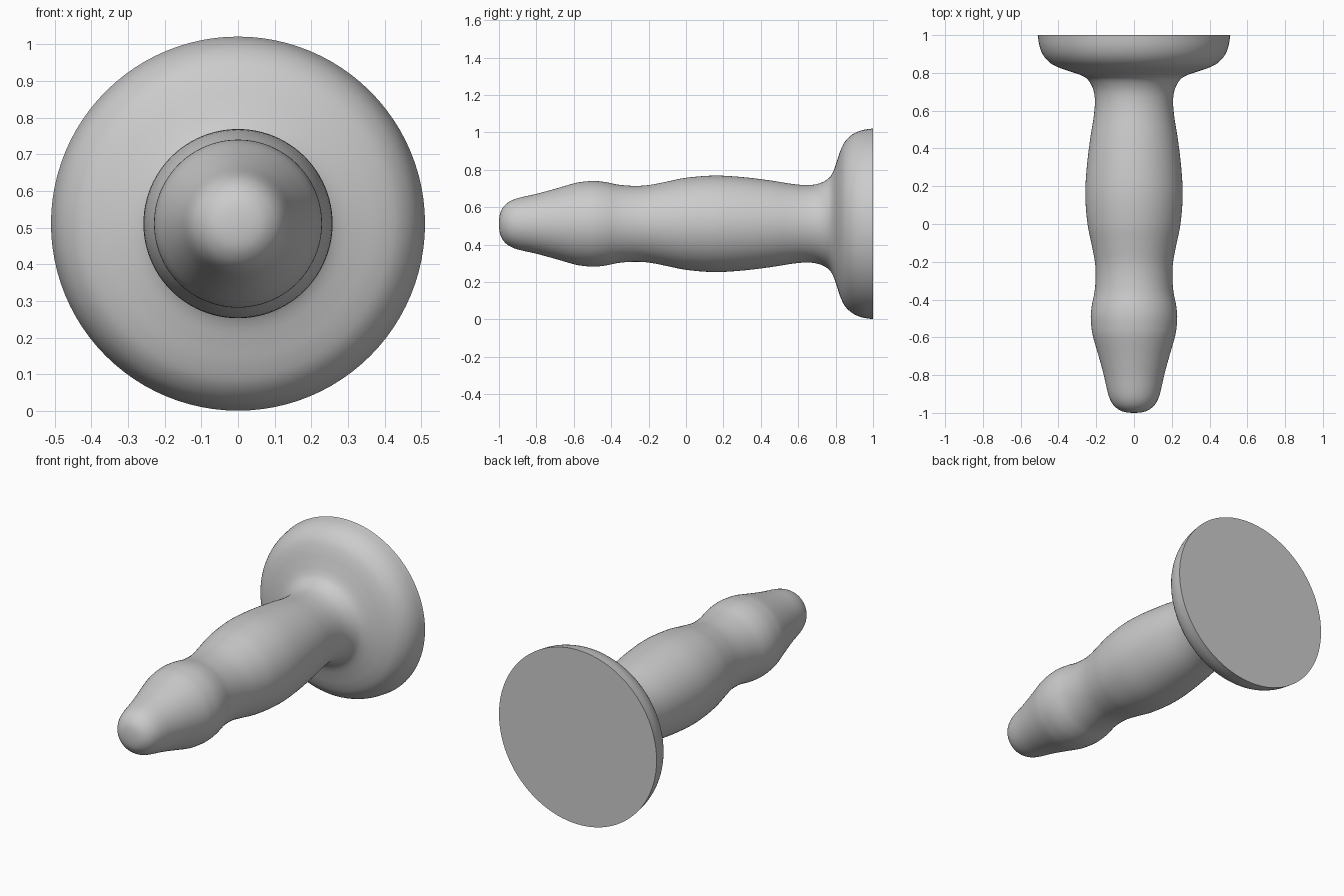
import bpy, bmesh, math
from mathutils import Vector

if "Cube" in bpy.data.objects:
    bpy.data.objects.remove(bpy.data.objects["Cube"])

CENTRE_Z = 0.511

# Profile as (y, radius), tip to flared base rim
profile = [(-1, 0), (-0.995, 0.05), (-0.98, 0.085), (-0.95, 0.115), (-0.9, 0.137),
           (-0.8, 0.16), (-0.7, 0.187), (-0.6, 0.216), (-0.55, 0.225), (-0.49, 0.229),
           (-0.43, 0.223), (-0.36, 0.209), (-0.28, 0.203), (-0.2, 0.207), (-0.1, 0.226),
           (0, 0.246), (0.15, 0.258), (0.3, 0.25), (0.45, 0.232), (0.57, 0.213),
           (0.65, 0.207), (0.71, 0.215), (0.76, 0.241), (0.785, 0.275), (0.805, 0.33),
           (0.825, 0.39), (0.85, 0.44), (0.89, 0.478), (0.94, 0.50), (1.0, 0.51)]


def smooth(points, steps=4):
    """Catmull-Rom curve through the profile points."""
    p = [Vector(q) for q in points]
    ends = [Vector((p[1].x, -p[1].y))] + p + [2 * p[-1] - p[-2]]
    out = []
    for a, b, c, d in zip(ends, ends[1:], ends[2:], ends[3:]):
        for i in range(steps):
            t = i / steps
            out.append(0.5 * (2 * b + (c - a) * t + (2 * a - 5 * b + 4 * c - d) * t**2
                              + (3 * b - a - 3 * c + d) * t**3))
    return out + [p[-1]]


# Turned body: spin the profile about the y axis and close the flat back
bm = bmesh.new()
curve = smooth(profile)
verts = [bm.verts.new((0, v.x, max(v.y, 0))) for v in curve]
verts.append(bm.verts.new((0, 1, 0)))
edges = [bm.edges.new(pair) for pair in zip(verts, verts[1:])]
bmesh.ops.spin(bm, geom=verts + edges, cent=(0, 0, 0), axis=(0, 1, 0),
               angle=2 * math.pi, steps=96)
bmesh.ops.remove_doubles(bm, verts=bm.verts, dist=1e-5)
bmesh.ops.recalc_face_normals(bm, faces=bm.faces)

mesh = bpy.data.meshes.new("turned_body")
bm.to_mesh(mesh)
bm.free()
body = bpy.data.objects.new("turned_body", mesh)
body.location.z = CENTRE_Z
bpy.context.collection.objects.link(body)

# Smooth shading with a sharp back rim
bpy.context.view_layer.objects.active = body
body.select_set(True)
bpy.ops.object.shade_smooth_by_angle(angle=math.radians(40))
